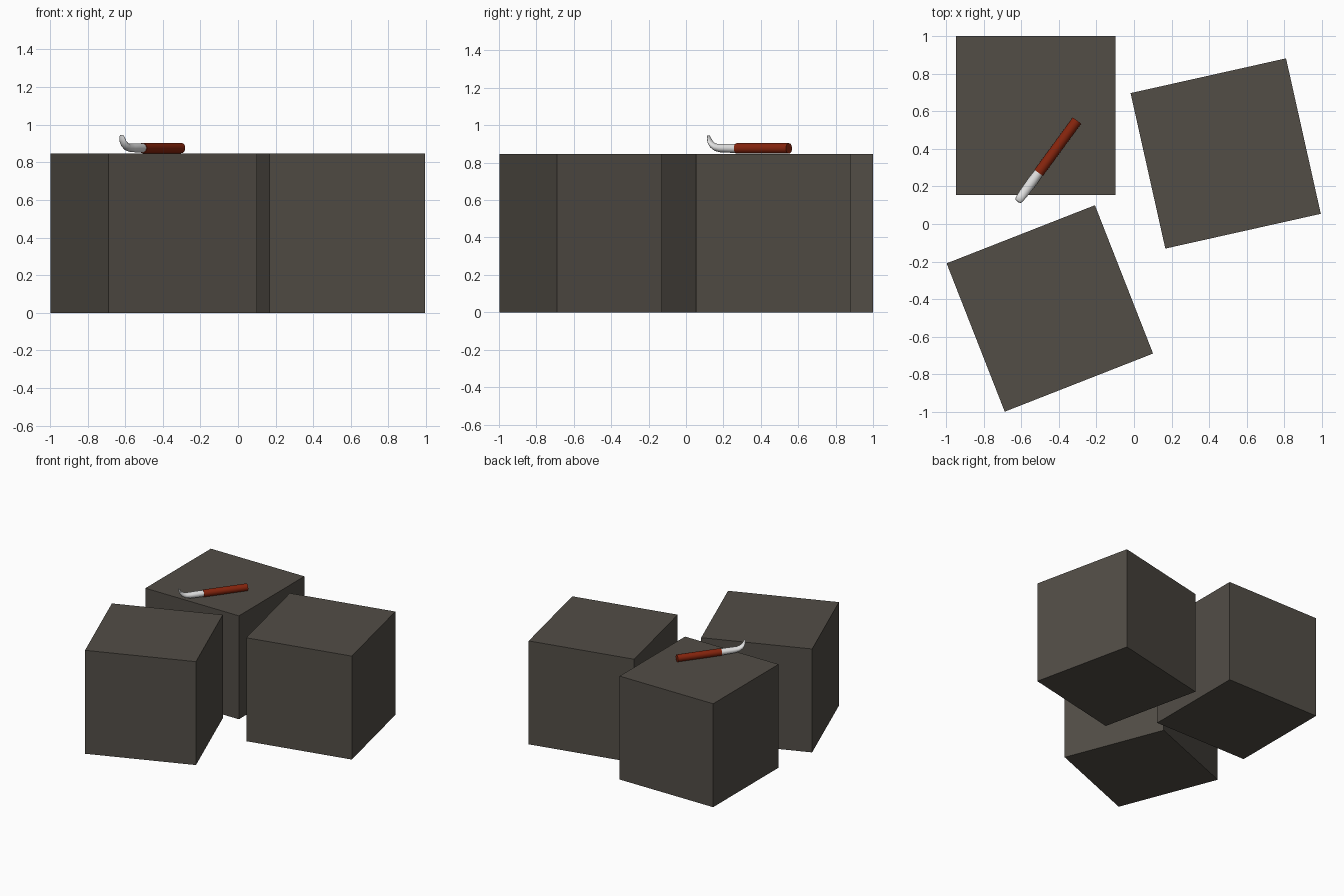
import bpy, bmesh, math
from mathutils import Vector, Matrix

if "Cube" in bpy.data.objects:
    bpy.data.objects.remove(bpy.data.objects["Cube"])


def material(name, rgb):
    m = bpy.data.materials.new(name)
    m.diffuse_color = (*rgb, 1)
    m.use_nodes = True
    m.node_tree.nodes["Principled BSDF"].inputs["Base Color"].default_value = m.diffuse_color
    return m


STONE = material("dark stone", (0.085, 0.075, 0.062))
RED = material("dark red", (0.24, 0.018, 0.004))
STEEL = material("pale steel", (0.75, 0.75, 0.75))

# Three stone blocks standing on the ground
SIDE = 0.847
for name, x, y, deg in (("back_block", -0.5225, 0.5765, 0),
                        ("right_block", 0.4875, 0.375, 12.6),
                        ("front_block", -0.4475, -0.449, 21.4)):
    bpy.ops.mesh.primitive_cube_add(size=SIDE, location=(x, y, SIDE / 2),
                                    rotation=(0, 0, math.radians(deg)))
    block = bpy.context.object
    block.name = name
    block.data.materials.append(STONE)


def loft(name, sections, mat, place, sides=24):
    """Skin elliptical rings: (along, height, tilt, half width, half thickness)."""
    bm = bmesh.new()
    rings = []
    for s, z, tilt, w, t in sections:
        up = Vector((-math.sin(tilt), 0, math.cos(tilt)))
        rings.append([bm.verts.new(Vector((s, 0, z)) + Vector((0, w, 0)) * math.cos(a) + up * t * math.sin(a))
                      for a in (2 * math.pi * i / sides for i in range(sides))])
    for a, b in zip(rings, rings[1:]):
        for i in range(sides):
            j = (i + 1) % sides
            bm.faces.new((a[i], a[j], b[j], b[i]))
    bm.faces.new(rings[0])
    bm.faces.new(rings[-1])
    bmesh.ops.recalc_face_normals(bm, faces=bm.faces)
    mesh = bpy.data.meshes.new(name)
    bm.to_mesh(mesh)
    bm.free()
    mesh.materials.append(mat)
    obj = bpy.data.objects.new(name, mesh)
    obj.matrix_world = place
    bpy.context.collection.objects.link(obj)
    bpy.ops.object.select_all(action='DESELECT')
    obj.select_set(True)
    bpy.context.view_layer.objects.active = obj
    bpy.ops.object.shade_smooth_by_angle(angle=math.radians(40))
    return obj


# Knife lying on the back block, origin where the handle meets the blade
place = Matrix.Translation((-0.507, 0.272, 0)) @ Matrix.Rotation(math.atan2(-0.28, -0.205), 4, 'Z')
loft("knife_handle", [(-0.345, 0.876, 0, 0.028, 0.028), (0, 0.876, 0, 0.028, 0.028)], RED, place)
loft("knife_blade", [(-0.01, 0.876, 0, 0.024, 0.024),
                     (0.05, 0.877, 0, 0.027, 0.024),
                     (0.10, 0.877, 0.1, 0.026, 0.023),
                     (0.135, 0.881, 0.35, 0.025, 0.020),
                     (0.160, 0.893, 0.7, 0.023, 0.016),
                     (0.176, 0.910, 0.95, 0.021, 0.011),
                     (0.184, 0.928, 1.2, 0.018, 0.007),
                     (0.188, 0.945, 1.3, 0.012, 0.002)], STEEL, place)
